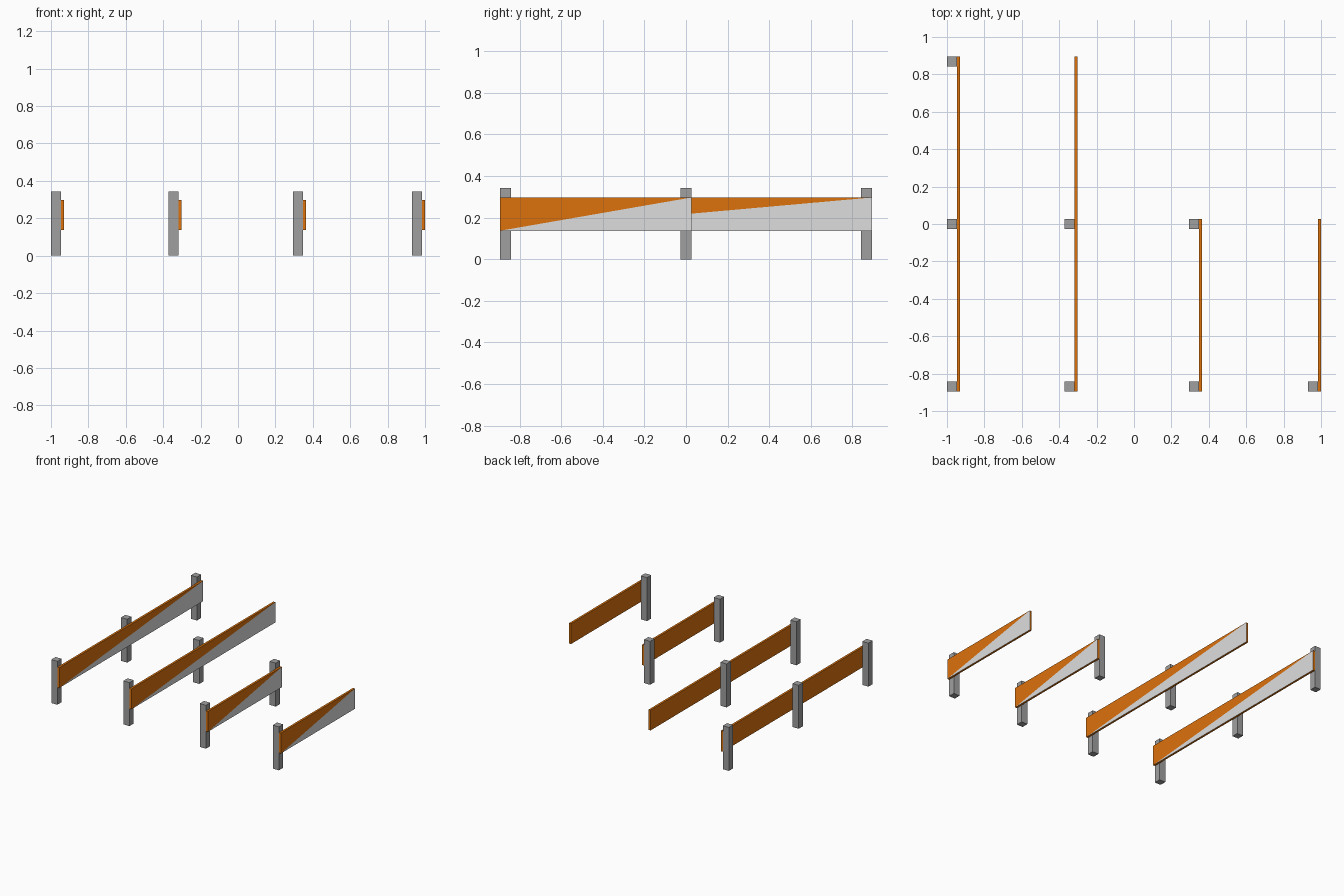
import bpy
import bmesh
from mathutils import Matrix, Vector

if "Cube" in bpy.data.objects:
    bpy.data.objects.remove(bpy.data.objects["Cube"])


def material(name, rgb):
    m = bpy.data.materials.new(name)
    m.diffuse_color = (*rgb, 1.0)
    m.use_nodes = True
    m.node_tree.nodes["Principled BSDF"].inputs["Base Color"].default_value = m.diffuse_color
    return m


POST_GREY = material("post grey", (0.35, 0.35, 0.35))
ORANGE = material("orange", (0.72, 0.17, 0.004))
PALE_GREY = material("pale grey", (0.73, 0.73, 0.73))

POST, HEIGHT = 0.053, 0.342        # post width and height
BOARD_Z = (0.137, 0.297)           # bottom and top of the boards
THICK = 0.017                      # board thickness
Y_END = 0.895                      # half length of the long barrier


def box(name, low, high, mats, diagonal=False):
    low, high = Vector(low), Vector(high)
    size, mid = high - low, (low + high) / 2
    bm = bmesh.new()
    bmesh.ops.create_cube(bm, size=1, matrix=Matrix.Translation(mid) @ Matrix.Diagonal((*size, 1)))
    if diagonal:
        # split the outer face corner to corner; the lower half is pale
        side = max(bm.faces, key=lambda f: f.calc_center_median().x)
        corners = sorted(side.verts, key=lambda v: v.co.y + v.co.z * 0.1)
        start = min(corners[:2], key=lambda v: v.co.z)
        end = max(corners[2:], key=lambda v: v.co.z)
        bmesh.ops.connect_verts(bm, verts=[start, end])
        halves = [f for f in bm.faces if f.normal.x > 0.9]
        min(halves, key=lambda f: f.calc_center_median().z).material_index = 1
    me = bpy.data.meshes.new(name)
    bm.to_mesh(me)
    bm.free()
    for m in mats:
        me.materials.append(m)
    ob = bpy.data.objects.new(name, me)
    bpy.context.collection.objects.link(ob)


# each barrier: left edge x, post centres along y, far end of the board
FRONT, BACK = -Y_END + POST / 2, Y_END - POST / 2
barriers = [
    (-1.0, (FRONT, 0, BACK), Y_END),
    (-0.372, (FRONT, 0), Y_END),
    (0.294, (FRONT, 0), POST / 2),
    (0.93, (FRONT,), POST / 2),
]

for i, (x, posts, y_far) in enumerate(barriers, 1):
    for j, y in enumerate(posts, 1):
        box(f"barrier_{i}_post_{j}", (x, y - POST / 2, 0),
            (x + POST, y + POST / 2, HEIGHT), [POST_GREY])
    box(f"barrier_{i}_board", (x + POST, -Y_END, BOARD_Z[0]),
        (x + POST + THICK, y_far, BOARD_Z[1]), [ORANGE, PALE_GREY], diagonal=True)
